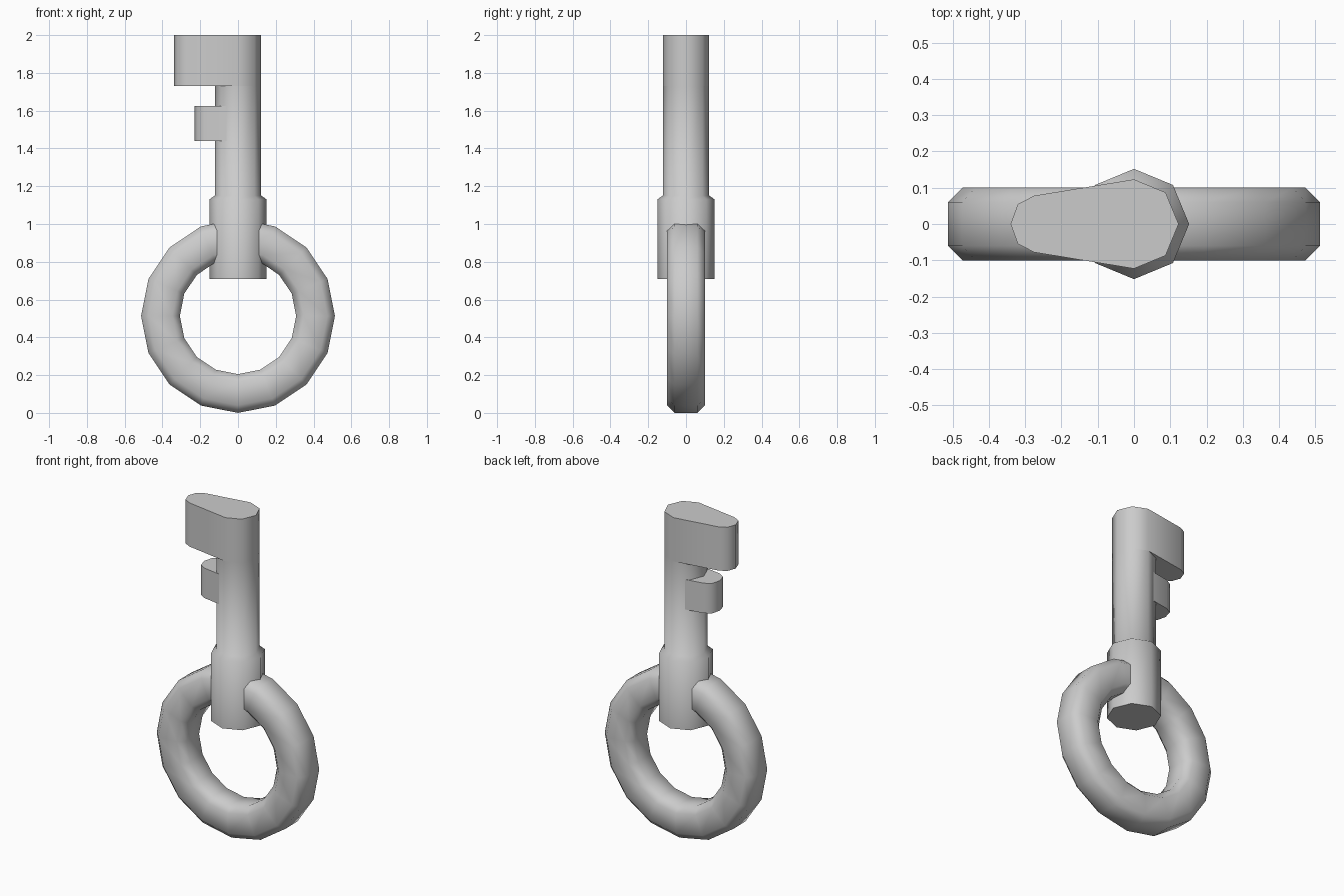
import bpy, bmesh
from math import radians, tau
from mathutils import Vector

cube = bpy.data.objects.get("Cube")
if cube:
    bpy.data.objects.remove(cube, do_unlink=True)

# Single metal colour
metal = bpy.data.materials.new("grey metal")
metal.use_nodes = True
colour = (0.6, 0.6, 0.6, 1)
metal.diffuse_color = colour
metal.node_tree.nodes["Principled BSDF"].inputs["Base Color"].default_value = colour


def finish(name, bm):
    bmesh.ops.recalc_face_normals(bm, faces=bm.faces)
    mesh = bpy.data.meshes.new(name)
    bm.to_mesh(mesh)
    bm.free()
    mesh.materials.append(metal)
    obj = bpy.data.objects.new(name, mesh)
    bpy.context.collection.objects.link(obj)
    bpy.ops.object.select_all(action='DESELECT')
    obj.select_set(True)
    bpy.context.view_layer.objects.active = obj
    bpy.ops.object.shade_smooth_by_angle(angle=radians(60))


def lathe(name, profile, axis, centre, steps, closed):
    """Spin a profile of points about an axis."""
    bm = bmesh.new()
    verts = [bm.verts.new(p) for p in profile]
    edges = [bm.edges.new(pair) for pair in zip(verts, verts[1:])]
    if closed:
        edges.append(bm.edges.new((verts[-1], verts[0])))
    bmesh.ops.spin(bm, geom=verts + edges, cent=centre, axis=axis,
                   angle=tau, steps=steps, use_merge=True)
    bmesh.ops.remove_doubles(bm, verts=bm.verts, dist=0.0005)
    finish(name, bm)


def prism(name, half, bottom, top):
    """Mirror half an outline across y = 0 and extrude it upwards."""
    outline = half + [(x, -y) for x, y in reversed(half) if y > 0]
    bm = bmesh.new()
    face = bm.faces.new([bm.verts.new((x, y, bottom)) for x, y in outline])
    new = bmesh.ops.extrude_face_region(bm, geom=[face], use_keep_orig=True)["geom"]
    bmesh.ops.translate(bm, vec=Vector((0, 0, top - bottom)),
                        verts=[v for v in new if isinstance(v, bmesh.types.BMVert)])
    finish(name, bm)


# Handle ring with a chamfered square section
outer, width, half_w, cut = 0.513, 0.205, 0.1, 0.04
inner = outer - width
section = [(outer, half_w - cut), (outer - cut, half_w),
           (inner + cut, half_w), (inner, half_w - cut)]
section += [(r, -y) for r, y in reversed(section)]
lathe("handle_ring", [(r, y, outer) for r, y in section],
      (0, 1, 0), (0, 0, outer), 16, True)

# Eight-sided shaft with its thicker collar
shaft_r, collar_r = 0.123, 0.152
lathe("shaft_and_collar",
      [(0, 0, 0.71), (collar_r, 0, 0.71), (collar_r, 0, 1.13),
       (shaft_r, 0, 1.15), (shaft_r, 0, 1.73), (0, 0, 1.73)],
      (0, 0, 1), (0, 0, 0), 8, False)

# Upper bit, one piece with the shaft end
prism("upper_bit",
      [(shaft_r, 0), (0.087, 0.087), (0, shaft_r),
       (-0.275, 0.078), (-0.32, 0.055), (-0.34, 0)], 1.73, 2.0)

# Lower bit, rooted inside the shaft
prism("lower_bit",
      [(0, 0), (-0.06, 0.098), (-0.175, 0.078),
       (-0.215, 0.055), (-0.23, 0)], 1.44, 1.625)
